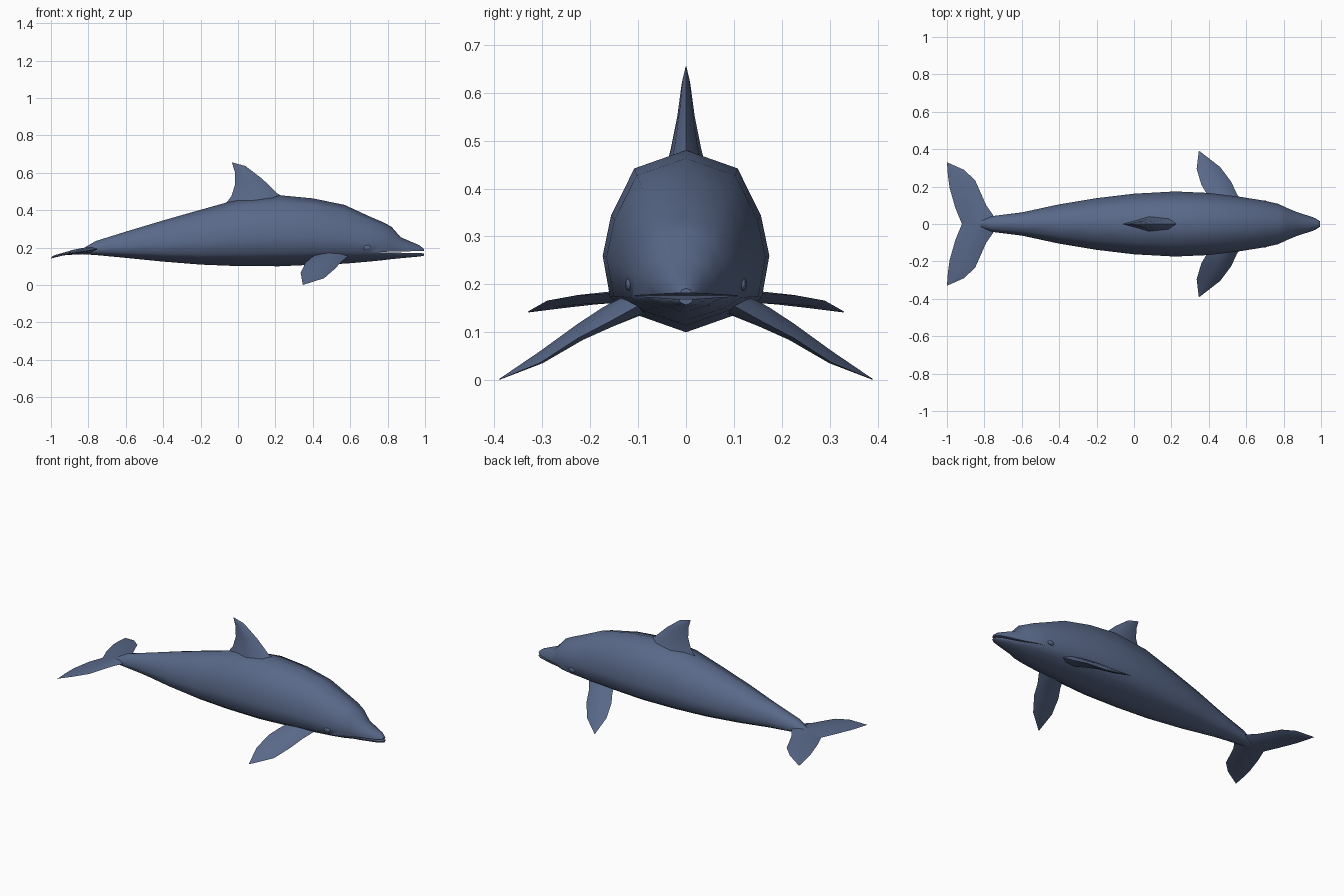
import bpy, bmesh, math
from mathutils import Vector

if "Cube" in bpy.data.objects:
    bpy.data.objects.remove(bpy.data.objects["Cube"])

skin = bpy.data.materials.new("slate blue skin")
skin.diffuse_color = (0.10, 0.14, 0.25, 1)
skin.use_nodes = True
skin.node_tree.nodes["Principled BSDF"].inputs["Base Color"].default_value = skin.diffuse_color


def loft(name, rings, angle=50):
    """Skin a list of closed rings (equal point counts) and cap both ends."""
    bm = bmesh.new()
    vs = [[bm.verts.new(p) for p in r] for r in rings]
    n = len(vs[0])
    for a, b in zip(vs, vs[1:]):
        for i in range(n):
            j = (i + 1) % n
            bm.faces.new((a[i], a[j], b[j], b[i]))
    bm.faces.new(vs[0])
    bm.faces.new(vs[-1])
    bmesh.ops.remove_doubles(bm, verts=bm.verts, dist=1e-5)
    bmesh.ops.recalc_face_normals(bm, faces=bm.faces)
    me = bpy.data.meshes.new(name)
    bm.to_mesh(me)
    bm.free()
    ob = bpy.data.objects.new(name, me)
    bpy.context.collection.objects.link(ob)
    me.materials.append(skin)
    smooth(ob, angle)
    return ob


def smooth(ob, angle):
    bpy.ops.object.select_all(action='DESELECT')
    ob.select_set(True)
    bpy.context.view_layer.objects.active = ob
    bpy.ops.object.shade_smooth_by_angle(angle=math.radians(angle))


def fin(name, sections, normal, side=1):
    """Blade from (leading point, trailing point, half thickness) sections."""
    nrm = Vector(normal).normalized()
    rings = []
    for lead, trail, t in sections:
        a, b = Vector(lead), Vector(trail)
        front, mid = a.lerp(b, 0.2), a.lerp(b, 0.55)
        ring = [a, front + nrm * t * 0.75, mid + nrm * t, b,
                mid - nrm * t, front - nrm * t * 0.75]
        rings.append([(p.x, p.y * side, p.z) for p in ring])
    return loft(name, rings, 60)


# Body: x, top z, bottom z, half width
stations = [(-.86, .178, .166, .012), (-.76, .235, .160, .042), (-.6, .285, .145, .062),
            (-.4, .345, .125, .105), (-.2, .402, .109, .138), (0, .458, .101, .162),
            (.22, .480, .100, .174), (.4, .463, .108, .166), (.57, .428, .114, .145),
            (.7, .368, .125, .124), (.77, .338, .132, .108), (.82, .312, .138, .085),
            (.87, .255, .143, .064), (.97, .212, .152, .032), (.995, .192, .157, .014)]
half = [(.62, .9), (.9, .64), (1, .42), (.91, .19), (.62, .1)]
outline = [(0, 1)] + half + [(0, 0)] + [(-y, z) for y, z in reversed(half)]
body = loft("body", [[(x, y * w, lo + z * (hi - lo)) for y, z in outline]
                     for x, hi, lo, w in stations])

# Mouth: thin wedge cut between the jaws
cutter = loft("mouth_cutter", [[(.72, y, .176), (1.05, y, .183), (1.05, y, .168)]
                               for y in (-.3, .3)])
cutter.hide_render = True
cut = body.modifiers.new("mouth", 'BOOLEAN')
cut.operation = 'DIFFERENCE'
cut.solver = 'EXACT'
cut.object = cutter
bpy.context.view_layer.objects.active = body
bpy.ops.object.modifier_apply(modifier=cut.name)
bpy.data.objects.remove(cutter)
smooth(body, 50)

# Dorsal fin
fin("dorsal_fin", [((.27, 0, .455), (-.07, 0, .43), .042),
                   ((.21, 0, .49), (-.035, 0, .475), .032),
                   ((.13, 0, .567), (-.015, 0, .54), .018),
                   ((.04, 0, .636), (-.017, 0, .605), .009),
                   ((-.03, 0, .655), (-.032, 0, .653), .001)], (0, 1, 0))

# Paired parts
for side, label in ((1, "left"), (-1, "right")):
    fin("flipper_" + label, [((.59, .10, .155), (.42, .10, .165), .026),
                             ((.55, .16, .122), (.39, .16, .145), .022),
                             ((.52, .225, .088), (.36, .21, .118), .016),
                             ((.46, .305, .036), (.335, .295, .065), .010),
                             ((.35, .39, .001), (.346, .388, .003), .001)],
        (0, .55, .83), side)
    fin("tail_fluke_" + label, [((-.72, 0, .198), (-.92, 0, .168), .017),
                                ((-.79, .10, .186), (-.955, .085, .166), .013),
                                ((-.85, .235, .176), (-.985, .19, .158), .007),
                                ((-.91, .29, .166), (-.995, .26, .150), .004),
                                ((-1, .33, .143), (-1, .327, .142), .001)],
        (0, 0, 1), side)
    # Eye: small raised lid on the cheek
    bpy.ops.mesh.primitive_uv_sphere_add(segments=10, ring_count=6, radius=1,
                                         location=(.69, side * .119, .20))
    eye = bpy.context.object
    eye.name = "eye_" + label
    eye.scale = (.022, .008, .014)
    eye.data.materials.append(skin)
    smooth(eye, 60)
